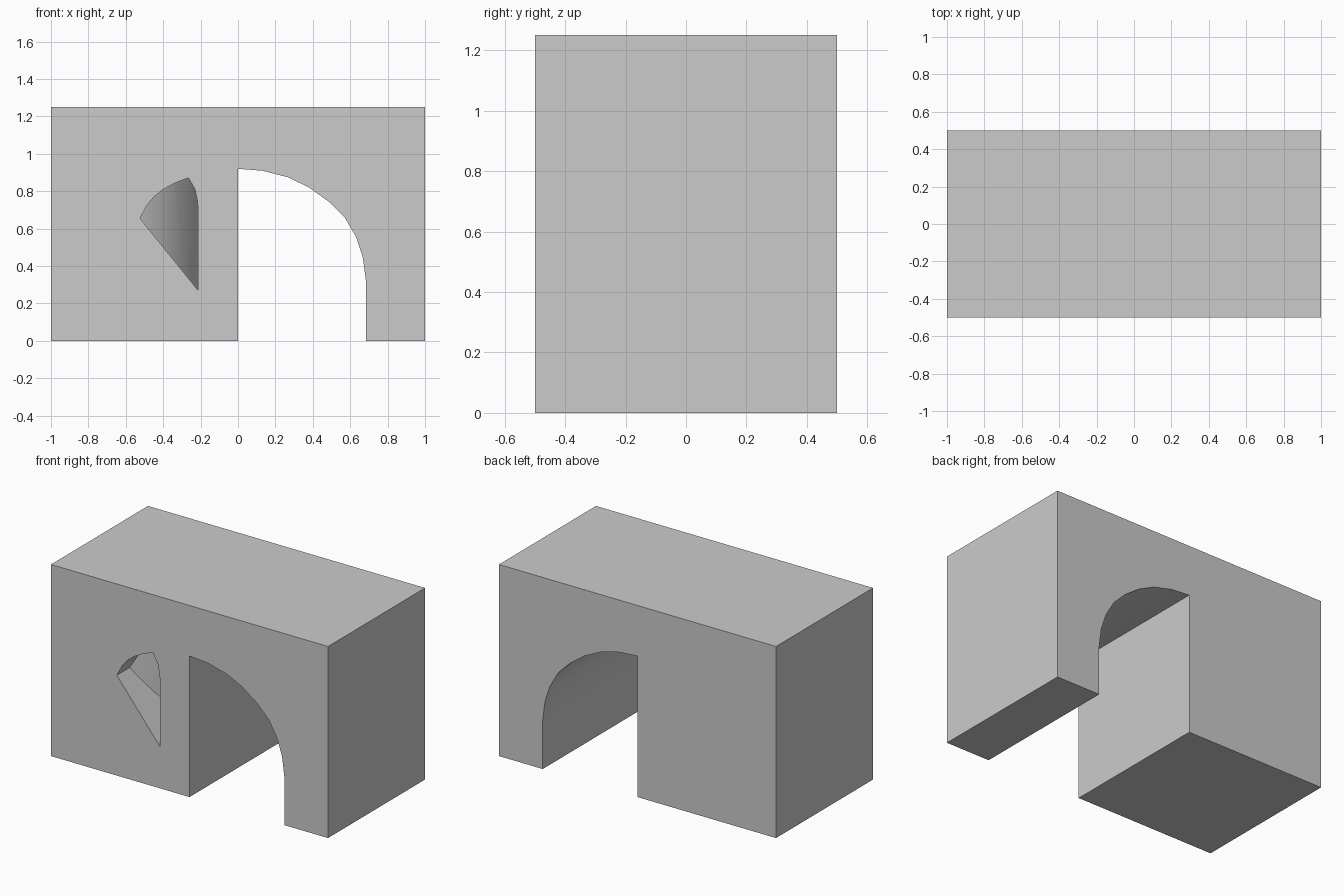
import bpy, bmesh, math

if "Cube" in bpy.data.objects:
    bpy.data.objects.remove(bpy.data.objects["Cube"])


def prism(name, outline, start, sweep):
    """Extrude a closed outline; start maps a 2D point to 3D, sweep is the extrusion vector."""
    bm = bmesh.new()
    face = bm.faces.new([bm.verts.new(start(a, b)) for a, b in outline])
    result = bmesh.ops.extrude_face_region(bm, geom=[face])
    new_verts = [g for g in result["geom"] if isinstance(g, bmesh.types.BMVert)]
    bmesh.ops.translate(bm, verts=new_verts, vec=sweep)
    bmesh.ops.recalc_face_normals(bm, faces=bm.faces)
    mesh = bpy.data.meshes.new(name)
    bm.to_mesh(mesh)
    bm.free()
    obj = bpy.data.objects.new(name, mesh)
    bpy.context.collection.objects.link(obj)
    return obj


def boolean(target, cutter, operation):
    """Apply a boolean and remove the cutter."""
    mod = target.modifiers.new(operation.lower(), "BOOLEAN")
    mod.object, mod.operation, mod.solver = cutter, operation, "EXACT"
    bpy.context.view_layer.objects.active = target
    bpy.ops.object.modifier_apply(modifier=mod.name)
    bpy.data.objects.remove(cutter)


# Block with the half-arch passage cut through its front profile
arch = [(0, 0.92), (0.13, 0.91), (0.267, 0.875), (0.38, 0.82), (0.487, 0.743),
        (0.572, 0.658), (0.631, 0.556), (0.668, 0.444), (0.684, 0.32)]
profile = [(-1, 0), (0, 0)] + arch + [(0.684, 0), (1, 0), (1, 1.25), (-1, 1.25)]
block = prism("arch_block", profile, lambda x, z: (x, -0.5, z), (0, 1, 0))

# Fan-shaped outline of the front niche
fan = [(-0.213, 0.27), (-0.213, 0.70), (-0.217, 0.75), (-0.23, 0.81), (-0.265, 0.872),
       (-0.335, 0.845), (-0.40, 0.81), (-0.45, 0.77), (-0.487, 0.725), (-0.524, 0.655)]
niche = prism("niche_cutter", fan, lambda x, z: (x, -0.6, z), (0, 0.9, 0))

# Curved back of the niche, as a vertical cylinder arc seen in plan
radius, cx, cy = 0.63, -0.785, 0.205
angles = [math.radians(22.5 + 7.5 * i) for i in range(7)]
plan = [(cx + radius * math.sin(t), cy - radius * math.cos(t)) for t in angles]
plan += [(plan[-1][0], -0.7), (plan[0][0], -0.7)]
back = prism("niche_back_cutter", plan, lambda x, y: (x, y, 0.1), (0, 0, 1))

boolean(niche, back, "INTERSECT")
boolean(block, niche, "DIFFERENCE")

# Smooth the curves while keeping the corners crisp
bpy.ops.object.select_all(action="DESELECT")
block.select_set(True)
bpy.context.view_layer.objects.active = block
bpy.ops.object.shade_smooth_by_angle(angle=math.radians(30))
